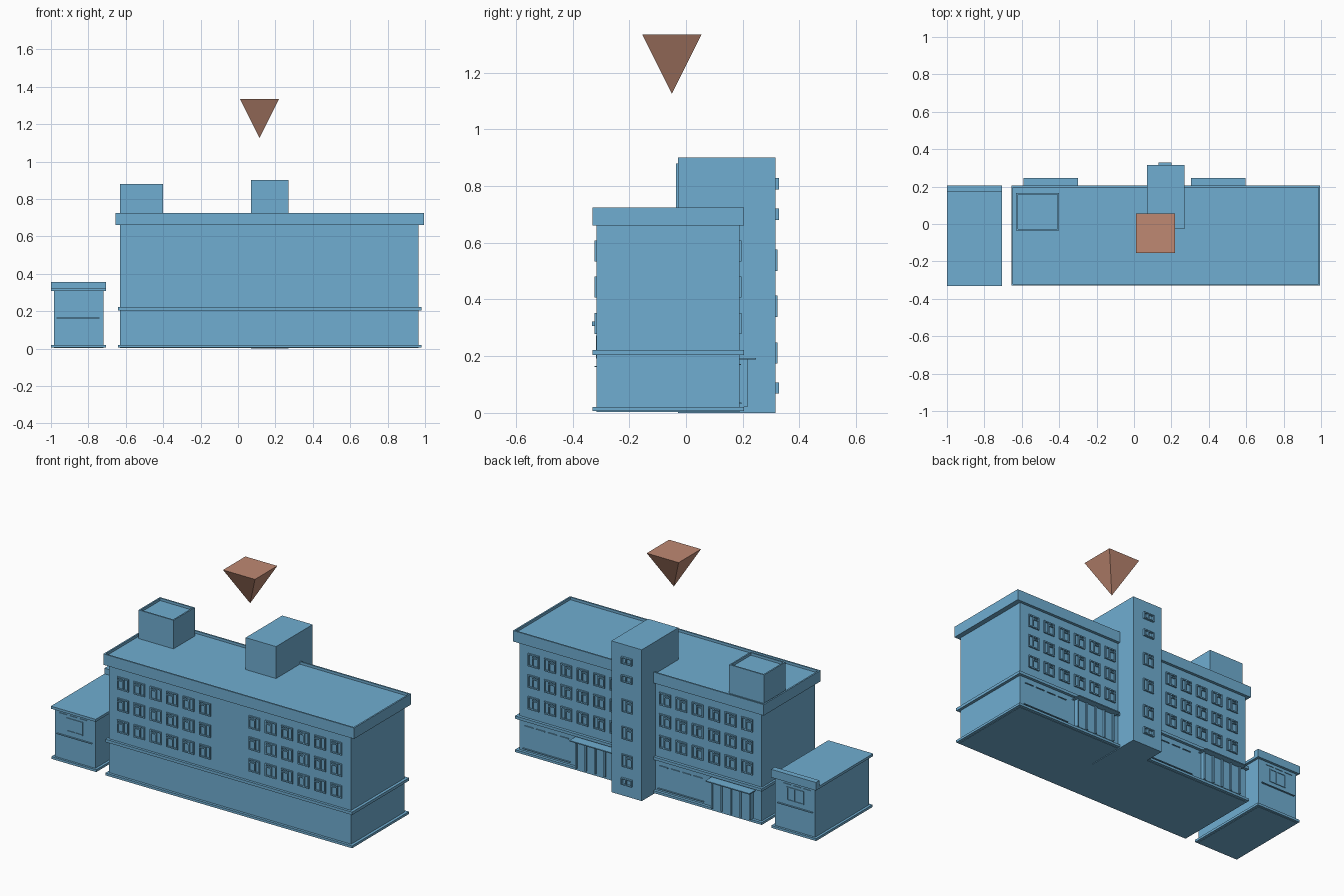
import bpy, bmesh
from math import pi
from mathutils import Matrix

if "Cube" in bpy.data.objects:
    bpy.data.objects.remove(bpy.data.objects["Cube"])


def material(name, rgb):
    m = bpy.data.materials.new(name)
    m.diffuse_color = (*rgb, 1)
    m.use_nodes = True
    m.node_tree.nodes["Principled BSDF"].inputs["Base Color"].default_value = m.diffuse_color
    return m


BLUE = material("blue", (0.16, 0.42, 0.64))
BROWN = material("brown", (0.52, 0.25, 0.17))


def finish(name, bm, mat=BLUE):
    mesh = bpy.data.meshes.new(name)
    bm.to_mesh(mesh)
    bm.free()
    mesh.materials.append(mat)
    ob = bpy.data.objects.new(name, mesh)
    bpy.context.collection.objects.link(ob)
    return ob


def add_box(bm, x0, x1, y0, y1, z0, z1):
    m = Matrix.Translation(((x0 + x1) / 2, (y0 + y1) / 2, (z0 + z1) / 2))
    m = m @ Matrix.Diagonal((abs(x1 - x0), abs(y1 - y0), z1 - z0, 1))
    return bmesh.ops.create_cube(bm, size=1, matrix=m)["verts"]


def box(name, *dims):
    bm = bmesh.new()
    add_box(bm, *dims)
    return finish(name, bm)


def rimmed_box(name, dims, rim, depth):
    """Box whose top is sunk behind a thin parapet rim."""
    bm = bmesh.new()
    add_box(bm, *dims)
    bm.normal_update()
    top = max(bm.faces, key=lambda f: f.calc_center_median().z)
    bmesh.ops.inset_region(bm, faces=[top], thickness=rim)
    low = bmesh.ops.extrude_face_region(bm, geom=[top])["geom"]
    verts = [v for v in low if isinstance(v, bmesh.types.BMVert)]
    bmesh.ops.translate(bm, verts=verts, vec=(0, 0, -depth))
    if top.is_valid:
        bmesh.ops.delete(bm, geom=[top], context="FACES")
    bmesh.ops.recalc_face_normals(bm, faces=bm.faces)
    return finish(name, bm)


def add_window(bm, x, z, w, h, y, out, t=0.007, transom=True):
    """Frame with an off-centre mullion and a transom on one side."""
    x0, x1, z0, z1 = x - w / 2, x + w / 2, z - h / 2, z + h / 2
    y1 = y + out
    add_box(bm, x0, x0 + t, y, y1, z0, z1)
    add_box(bm, x1 - t, x1, y, y1, z0, z1)
    add_box(bm, x0 + t, x1 - t, y, y1, z0, z0 + t)
    add_box(bm, x0 + t, x1 - t, y, y1, z1 - t, z1)
    m = x0 + w * 0.56
    add_box(bm, m - t / 2, m + t / 2, y, y1, z0 + t, z1 - t)
    if transom:
        zt = z0 + h * 0.7
        add_box(bm, x0 + t, m - t / 2, y, y1, zt, zt + t)


# Main block
FRONT, BACK = -0.315, 0.188
box("main_body", -0.63, 0.965, FRONT, BACK, 0.004, 0.67)
box("main_plinth", -0.642, 0.982, -0.33, 0.205, 0.006, 0.02)
box("floor_cornice", -0.642, 0.982, -0.33, 0.205, 0.204, 0.221)
rimmed_box("roof_parapet", (-0.655, 0.995, -0.33, 0.205, 0.66, 0.725), 0.013, 0.015)
rimmed_box("roof_hut", (-0.63, -0.40, -0.035, 0.165, 0.70, 0.88), 0.012, 0.015)

# Upper floor windows, two groups of six on each long side
columns = [-0.535 + 0.108 * i for i in range(6)]
columns += [0.335 - x for x in columns]
for name, y, out in (("front_windows", FRONT, -0.007), ("back_windows", BACK, 0.008)):
    bm = bmesh.new()
    for x in columns:
        for z in (0.315, 0.444, 0.571):
            add_window(bm, x, z, 0.073, 0.075, y, out)
    finish(name, bm)

# Stair tower
box("stair_tower", 0.07, 0.27, -0.028, 0.316, 0, 0.90)
bm = bmesh.new()
for z, h, out in ((0.088, 0.04, 0.012), (0.211, 0.075, 0.007), (0.376, 0.075, 0.007),
                  (0.538, 0.075, 0.007), (0.70, 0.04, 0.012), (0.808, 0.04, 0.012)):
    add_window(bm, 0.165, z, 0.07, h, 0.316, out, 0.006, h > 0.05)
finish("tower_windows", bm)

# Shop entrances with canopies, and ledges of the shop windows beside them
for side, x0, x1, s0, s1 in (("left", -0.59, -0.30, -0.25, 0.05),
                             ("right", 0.305, 0.595, 0.63, 0.94)):
    box(side + "_canopy", x0, x1, BACK, 0.246, 0.188, 0.194)
    bm = bmesh.new()
    add_box(bm, x0 + 0.015, x1 - 0.015, BACK, 0.208, 0.02, 0.188)
    for i in range(5):
        x = x0 + 0.015 + i * (x1 - x0 - 0.04) / 4
        add_box(bm, x, x + 0.01, 0.207, 0.217, 0.02, 0.188)
    finish(side + "_entrance", bm)
    bm = bmesh.new()
    step = (s1 - s0) / 4
    for i in range(4):
        x = s0 + i * step
        add_box(bm, x + 0.01, x + step - 0.01, BACK, BACK + 0.006, 0.168, 0.172)
    add_box(bm, s0, s1, BACK, BACK + 0.008, 0.032, 0.036)
    finish(side + "_shop_ledges", bm)

# Small kiosk building
box("kiosk_body", -0.985, -0.72, -0.313, 0.192, 0.004, 0.31)
box("kiosk_plinth", -1.0, -0.705, -0.325, 0.205, 0.006, 0.02)
box("kiosk_roof", -1.0, -0.705, -0.331, 0.207, 0.307, 0.322)
box("kiosk_fascia", -1.0, -0.705, 0.173, 0.207, 0.322, 0.355)
for side, y, d in (("front", -0.313, -1), ("back", 0.192, 1)):
    bm = bmesh.new()
    add_window(bm, -0.855, 0.232, 0.11, 0.08, y, 0.004 * d, 0.005, False)
    add_box(bm, -0.97, -0.74, y, y + 0.009 * d, 0.161, 0.165)
    for x in (-0.955, -0.89, -0.825):
        add_box(bm, x, x + 0.05, y, y + 0.004 * d, 0.287, 0.29)
    finish("kiosk_" + side + "_window", bm)

# Floating inverted pyramid
bm = bmesh.new()
place = Matrix.Translation((0.115, -0.05, 1.23)) @ Matrix.Rotation(pi / 4, 4, "Z")
bmesh.ops.create_cone(bm, cap_ends=True, segments=4, radius1=0, radius2=0.105 * 2 ** 0.5,
                      depth=0.21, matrix=place)
bmesh.ops.remove_doubles(bm, verts=bm.verts, dist=1e-5)
finish("marker_pyramid", bm, BROWN)
